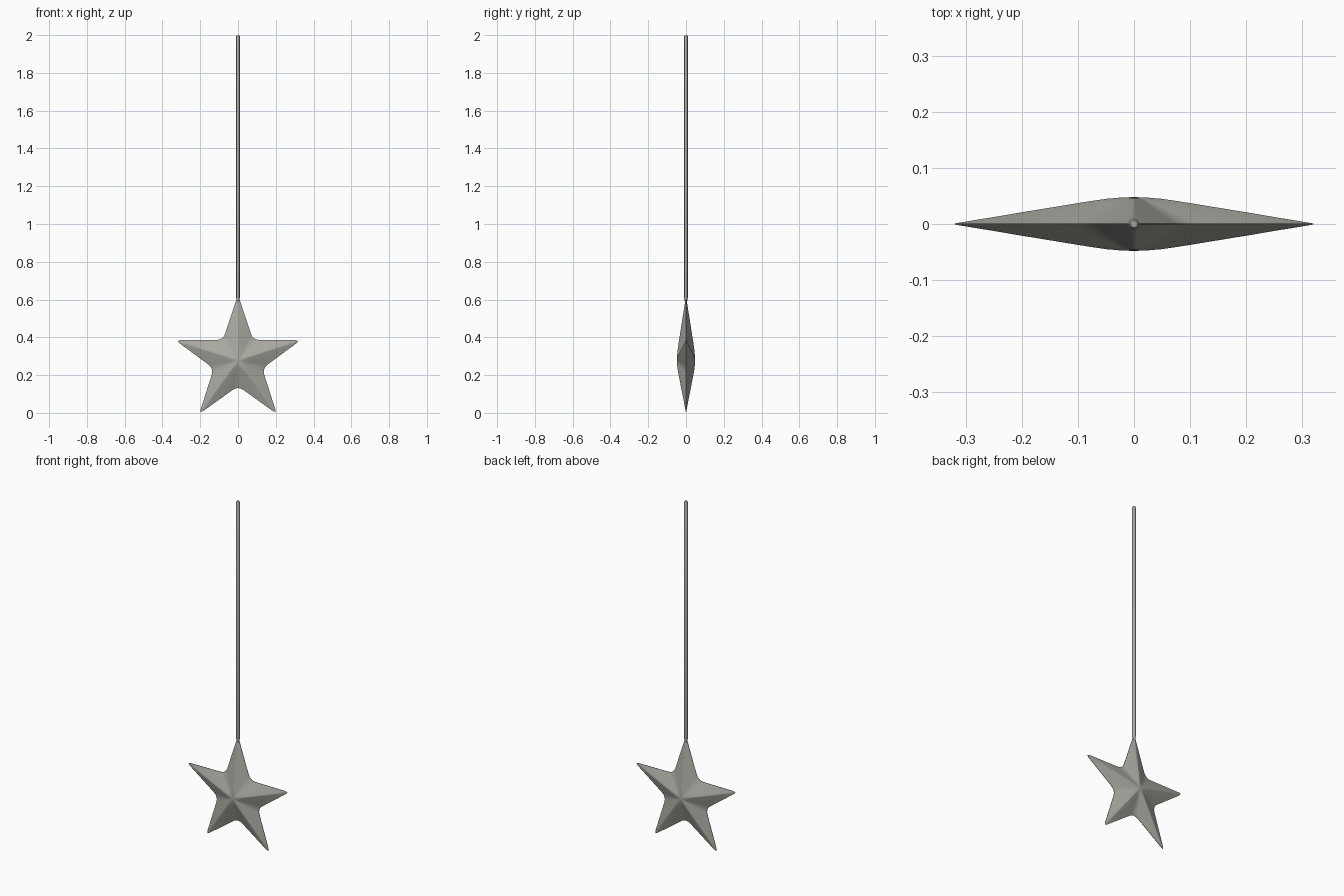
import bpy, bmesh, math
from mathutils import Vector

if "Cube" in bpy.data.objects:
    bpy.data.objects.remove(bpy.data.objects["Cube"])

metal = bpy.data.materials.new("warm_grey")
metal.diffuse_color = (0.40, 0.40, 0.36, 1)
metal.use_nodes = True
metal.node_tree.nodes["Principled BSDF"].inputs["Base Color"].default_value = metal.diffuse_color

CZ, R_OUT, R_IN = 0.277, 0.336, 0.136


def polar(r, deg):
    a = math.radians(deg)
    return Vector((r * math.sin(a), r * math.cos(a)))


def finish(bm, name, angle):
    bmesh.ops.recalc_face_normals(bm, faces=bm.faces)
    me = bpy.data.meshes.new(name)
    bm.to_mesh(me)
    bm.free()
    ob = bpy.data.objects.new(name, me)
    bpy.context.collection.objects.link(ob)
    me.materials.append(metal)
    bpy.ops.object.select_all(action='DESELECT')
    ob.select_set(True)
    bpy.context.view_layer.objects.active = ob
    bpy.ops.object.shade_smooth_by_angle(angle=math.radians(angle))
    return ob


# Star outline: blunt tips and rounded inner corners
outline = []
for i in range(5):
    a = i * 72
    tip, inner, nxt = polar(R_OUT, a), polar(R_IN, a + 36), polar(R_OUT, a + 72)
    side = (inner - tip).normalized()
    outline += [tip, tip + side * 0.012 + polar(0.004, a + 90)]
    p, q = inner.lerp(tip, 0.14), inner.lerp(nxt, 0.14)
    for t in (0, 0.25, 0.5, 0.75, 1):
        outline.append(p * (1 - t) ** 2 + inner * 2 * t * (1 - t) + q * t * t)
    side = (inner - nxt).normalized()
    outline.append(nxt + side * 0.012 - polar(0.004, a + 72 + 90))

# Star body: rings shrinking to a softly domed centre, front and back
levels = [(1, 0.001), (0.8, 0.0115), (0.6, 0.0222), (0.4, 0.0326),
          (0.25, 0.0405), (0.15, 0.0450), (0.07, 0.0472)]
bm = bmesh.new()
n = len(outline)
rims = []
for s in (-1, 1):
    prev = None
    for t, y in levels:
        ring = [bm.verts.new((p.x * t, s * y, CZ + p.y * t)) for p in outline]
        if prev:
            for i in range(n):
                j = (i + 1) % n
                bm.faces.new((prev[i], prev[j], ring[j], ring[i]))
        else:
            rims.append(ring)
        prev = ring
    c = bm.verts.new((0, s * 0.048, CZ))
    for i in range(n):
        bm.faces.new((prev[i], prev[(i + 1) % n], c))
for i in range(n):
    j = (i + 1) % n
    bm.faces.new((rims[0][i], rims[0][j], rims[1][j], rims[1][i]))
finish(bm, "star", 40)

# Hanging rod with a small bevelled top
bm = bmesh.new()
prev = None
for z, r in ((0.59, 0.006), (0.61, 0.0095), (1.994, 0.0095), (2.0, 0.006)):
    ring = [bm.verts.new((r * math.cos(k * math.pi / 8), r * math.sin(k * math.pi / 8), z))
            for k in range(16)]
    if prev:
        for k in range(16):
            m = (k + 1) % 16
            bm.faces.new((prev[k], prev[m], ring[m], ring[k]))
    else:
        bm.faces.new(ring)
    prev = ring
bm.faces.new(prev)
finish(bm, "hanging_rod", 35)
